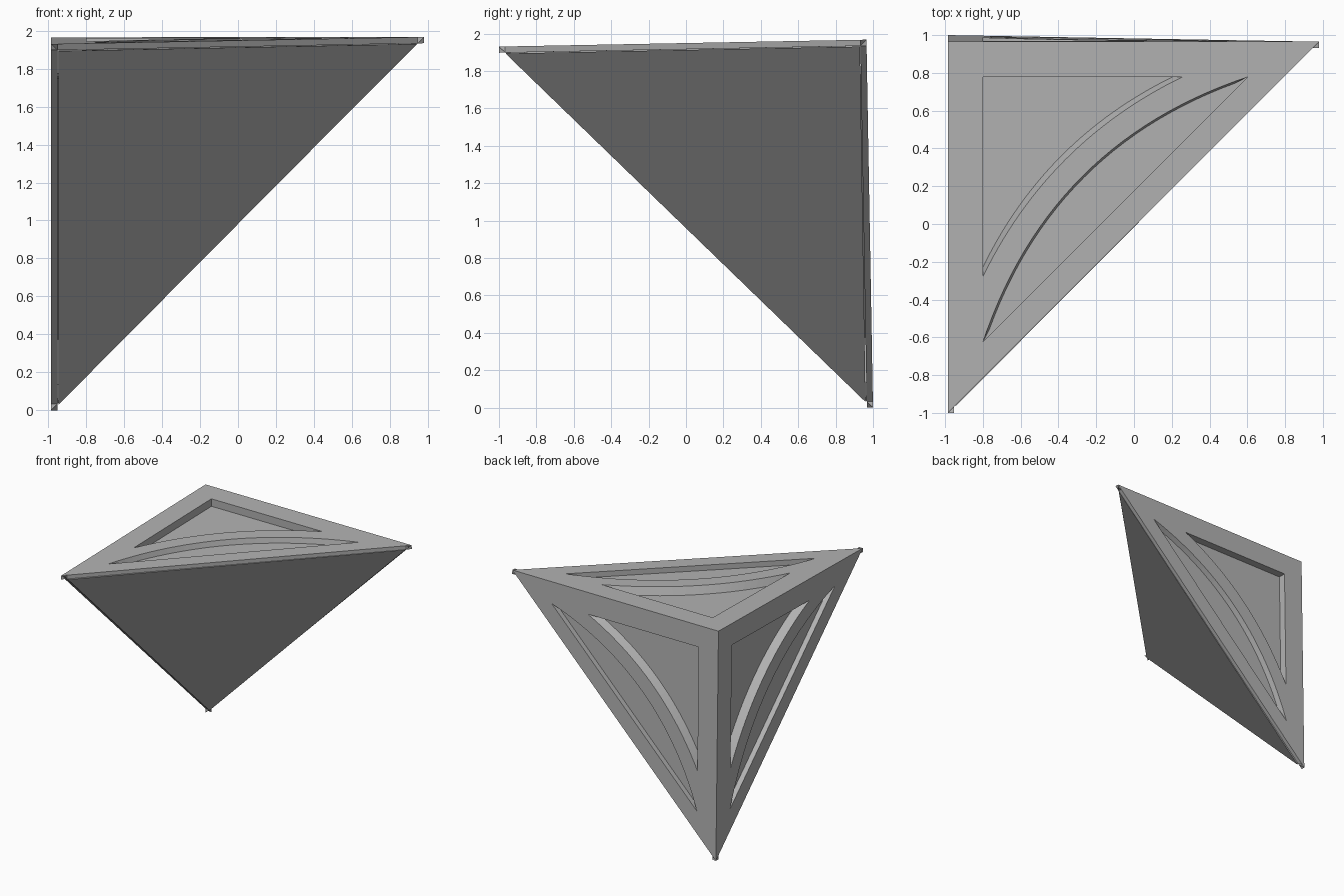
import bpy, bmesh
from mathutils import Vector

if "Cube" in bpy.data.objects:
    bpy.data.objects.remove(bpy.data.objects["Cube"])

# Main corner and the three far tips of the corner wedge
CORNER = Vector((-0.985, 0.965, 1.965))
TIP_X = Vector((0.98, 0.965, 1.967))
TIP_Y = Vector((-0.985, -1.0, 1.93))
TIP_Z = Vector((-0.985, 1.0, 0.0))
CENTRE = (CORNER + TIP_X + TIP_Y + TIP_Z) / 4

LENGTH = 1.96          # leg length used for panel coordinates
EDGE, FAR = 0.185, 1.585   # recess triangle
FLOOR, LENS, SLAB = 0.065, 0.045, 0.033
STEPS = 28

grey = bpy.data.materials.new("stone_grey")
grey.diffuse_color = (0.45, 0.45, 0.45, 1)
grey.use_nodes = True
grey.node_tree.nodes["Principled BSDF"].inputs["Base Color"].default_value = grey.diffuse_color


def finish(bm, name):
    me = bpy.data.meshes.new(name)
    bm.to_mesh(me)
    bm.free()
    me.materials.append(grey)
    ob = bpy.data.objects.new(name, me)
    bpy.context.collection.objects.link(ob)
    return ob


def arc(end, ctrl, near=EDGE):
    """Symmetric quadratic curve from one leg of the recess to the other."""
    pts = []
    for i in range(STEPS + 1):
        t = i / STEPS
        a, b, c = (1 - t) ** 2, 2 * t * (1 - t), t * t
        pts.append((a * end + b * ctrl + c * near, a * near + b * ctrl + c * end))
    return pts


def panel(name, p, q):
    """Outer face with a sunken corner field, flush crescent and sunken lens."""
    n = (p - CORNER).cross(q - CORNER).normalized()
    if n.dot(CORNER - CENTRE) < 0:
        n = -n
    bm = bmesh.new()

    def pt(uv, d=0.0):
        u, v = uv
        return bm.verts.new(CORNER + (p - CORNER) * u / LENGTH
                            + (q - CORNER) * v / LENGTH - n * d)

    def row(pts, d=0.0):
        return [pt(x, d) for x in pts]

    def strip(a, b):
        for i in range(len(a) - 1):
            bm.faces.new((a[i], a[i + 1], b[i + 1], b[i]))

    upper, lower = arc(1.24, 0.53), arc(FAR, 0.535)
    foot = arc(1.19, 0.515)

    # frame around the recess
    outer = row([(0, 0), (LENGTH, 0), (0, LENGTH), (0, 0)])
    inner = row([(EDGE, EDGE), (FAR, EDGE), (EDGE, FAR), (EDGE, EDGE)])
    strip(outer, inner)

    # corner field, its sloped curved wall and the two straight walls
    top1, bot1 = row(upper), row(foot, FLOOR)
    deep = pt((EDGE, EDGE), FLOOR)
    bm.faces.new([deep] + bot1)
    strip(top1, bot1)
    for k in (0, -1):
        bm.faces.new((inner[0], top1[k], bot1[k], deep))

    # flush crescent
    top2 = row(lower)
    strip(top1, top2)

    # sunken lens with its curved and straight walls
    bot2 = row([(u - 0.008 + 0.016 * (0 < i < STEPS), v + 0.008 * (0 < i < STEPS))
                if 0 < i < STEPS else (u, v)
                for i, (u, v) in enumerate(lower)], LENS)
    bm.faces.new(bot2)
    strip(top2, bot2)
    bm.faces.new((inner[1], inner[2], bot2[-1], bot2[0]))

    # cut edge of the slab and its underside
    rim = row([(LENGTH, 0), (0, LENGTH)], SLAB)
    under = row([(LENGTH - 0.1, 0), (0, LENGTH - 0.1)], SLAB)
    strip([outer[1], outer[2]], rim)
    strip(rim, under)

    bmesh.ops.remove_doubles(bm, verts=bm.verts, dist=0.0005)
    bmesh.ops.recalc_face_normals(bm, faces=bm.faces)
    bm.normal_update()
    if sum(f.normal.dot(n) * f.calc_area() for f in bm.faces) < 0:
        bmesh.ops.reverse_faces(bm, faces=bm.faces)
    finish(bm, name)


panel("top_panel", TIP_X, TIP_Y)
panel("back_panel", TIP_X, TIP_Z)
panel("left_panel", TIP_Y, TIP_Z)

# Triangular plate closing the sloped side
base = [Vector((0.942, 0.93, 1.93)), Vector((-0.945, -0.965, 1.893)),
        Vector((-0.945, 0.96, 0.03))]
apex = Vector((-0.945, 0.93, 1.925))
bm = bmesh.new()
low = [bm.verts.new(v) for v in base]
high = [bm.verts.new(v.lerp(apex, 0.05)) for v in base]
bm.faces.new(low)
bm.faces.new(high)
for i in range(3):
    j = (i + 1) % 3
    bm.faces.new((low[i], low[j], high[j], high[i]))
bmesh.ops.recalc_face_normals(bm, faces=bm.faces)
finish(bm, "closing_plate")
